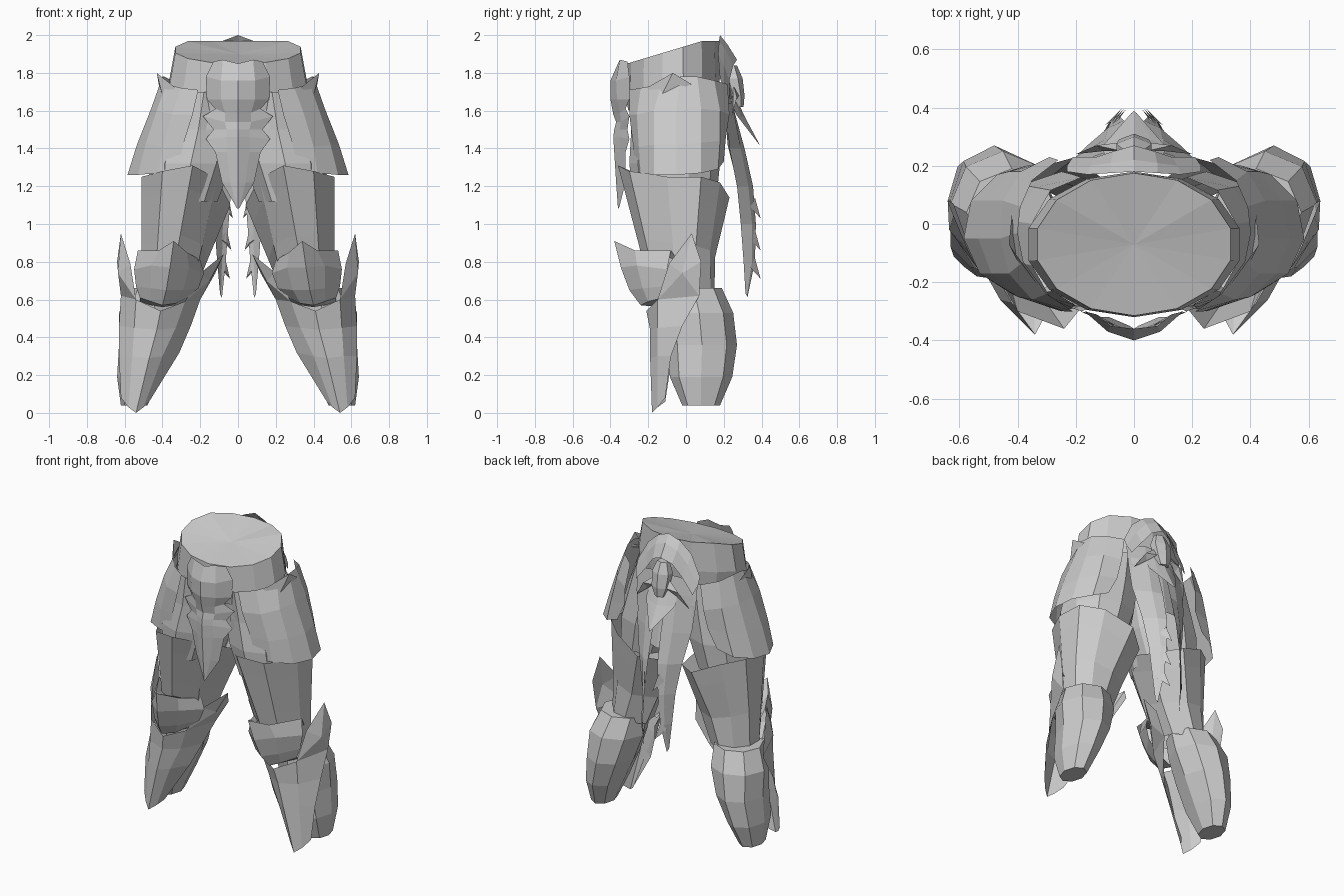
import bpy, math

steel = bpy.data.materials.new("plain_steel")
steel.diffuse_color = (0.6, 0.6, 0.6, 1)


def make(name, verts, faces, mirror=True):
    mesh = bpy.data.meshes.new(name)
    mesh.from_pydata(verts, [], faces)
    mesh.materials.append(steel)
    ob = bpy.data.objects.new(name, mesh)
    bpy.context.collection.objects.link(ob)
    if mirror:
        mod = ob.modifiers.new("mirror", "MIRROR")
        mod.merge_threshold = 0.002
    return ob


def sheet(name, rows, closed=False, caps=False, mirror=True):
    """Skin rows of points; closed wraps each row into a ring."""
    n = len(rows[0])
    verts = [p for r in rows for p in r]
    faces = []
    for i in range(len(rows) - 1):
        for j in range(n if closed else n - 1):
            k = (j + 1) % n
            faces.append((i * n + j, i * n + k, (i + 1) * n + k, (i + 1) * n + j))
    if caps:
        faces.append(tuple(range(n))[::-1])
        faces.append(tuple(range((len(rows) - 1) * n, len(rows) * n)))
    return make(name, verts, faces, mirror)


def ring(cx, cy, z, rx, ry, n=10, phase=.5):
    return [(cx + rx * math.cos(math.tau * (i + phase) / n),
             cy + ry * math.sin(math.tau * (i + phase) / n), z) for i in range(n)]


def blend(a, b, t):
    return [tuple(u + (v - u) * t for u, v in zip(p, q)) for p, q in zip(a, b)]


# waist band: slanted rim, closed by a shallow fan
top = [(x, y, min(1.97, 1.85 + 0.3 * (y + 0.31)))
       for x, y, z in ring(0, -0.07, 0, 0.34, 0.245, 14)]
low = [(x, y, min(1.78, 1.68 + 0.3 * (y + 0.31)))
       for x, y, z in ring(0, -0.07, 0, 0.372, 0.25, 14)]
sheet("waist_band", [ring(0, -0.07, 1.60, 0.34, 0.235, 14), low, top], True, mirror=False)
make("waist_cap", top + [(0, -0.07, 1.90)],
     [(i, (i + 1) % 14, 14) for i in range(14)], False)

# inner hip and upper leg
sheet("hip", [ring(0.29, -0.06, 1.12, 0.19, 0.22), ring(0.25, -0.06, 1.32, 0.23, 0.24),
              ring(0.21, -0.06, 1.5, 0.22, 0.23), ring(0.18, -0.07, 1.70, 0.18, 0.23)],
      True)

# thigh plates with a front ridge
thigh_top = [(.24, -.36, 1.31), (.40, -.30, 1.28), (.51, -.10, 1.25), (.50, .08, 1.25),
             (.38, .18, 1.22), (.20, .23, 1.14), (.04, .10, 1.10), (.11, -.20, 1.24)]
thigh_low = [(.35, -.20, .70), (.44, -.16, .68), (.51, -.05, .66), (.51, .05, .64),
             (.45, .13, .62), (.36, .15, .62), (.24, .08, .62), (.24, -.10, .66)]


def thigh_row(t, back):
    return [(x, y * (back if y > 0 else 1), z) for x, y, z in blend(thigh_top, thigh_low, t)]


sheet("thigh", [thigh_low, thigh_row(.6, .85), thigh_row(.2, .96), thigh_top], True)

# rounded calf
sheet("calf", [ring(.55, .08, .04, .07, .10, 8, 0), ring(.525, .08, .19, .115, .165, 8, 0),
               ring(.48, .085, .36, .15, .185, 8, 0), ring(.45, .07, .53, .18, .18, 8, 0),
               ring(.42, .04, .66, .155, .15, 8, 0)], True, True)

# shin plate with wings on either side
sheet("shin_plate", [
    [(.47, -.11, .06), (.50, -.15, .03), (.54, -.18, .0), (.58, -.15, .03), (.62, -.11, .08)],
    [(.31, -.07, .32), (.40, -.15, .30), (.47, -.19, .29), (.56, -.15, .30), (.63, -.08, .30)],
    [(.25, -.02, .46), (.33, -.14, .45), (.43, -.19, .44), (.55, -.15, .45), (.63, -.02, .46)],
    [(.20, .05, .60), (.28, -.15, .59), (.41, -.21, .54), (.54, -.15, .60), (.62, .07, .62)]])
wing_faces = [(0, 1, 5), (1, 2, 5), (2, 3, 5), (3, 4, 5), (4, 0, 5)]
make("outer_wing", [(.54, -.15, .60), (.57, -.09, .79), (.62, .03, .95), (.64, .08, .80),
                    (.62, .07, .62), (.635, -.02, .74)], wing_faces)
make("inner_wing", [(.28, -.15, .59), (.20, -.09, .74), (.075, .0, .84), (.12, .07, .74),
                    (.20, .05, .60), (.15, -.02, .70)], wing_faces)

# pointed, domed knee cap
sheet("knee_cap", [
    [(.24, -.06, .78), (.29, -.14, .80), (.35, -.19, .80), (.43, -.14, .80), (.52, -.04, .80)],
    [(.20, -.10, .81), (.27, -.25, .85), (.34, -.38, .91), (.42, -.27, .86), (.53, -.08, .86)],
    [(.18, -.10, .74), (.26, -.26, .77), (.36, -.345, .77), (.46, -.26, .78), (.55, -.10, .76)],
    [(.21, -.11, .66), (.29, -.23, .65), (.38, -.30, .65), (.46, -.23, .66), (.54, -.11, .67)],
    [(.27, -.12, .61), (.33, -.20, .58), (.40, -.24, .57), (.46, -.20, .59), (.52, -.12, .61)],
    [(.27, -.08, .59), (.33, -.12, .57), (.40, -.14, .56), (.46, -.12, .57), (.52, -.07, .59)]])

# flared side skirt
sheet("side_skirt", [
    [(.21, -.30, 1.71), (.30, -.24, 1.72), (.38, -.13, 1.74), (.40, -.03, 1.78),
     (.39, .06, 1.78), (.35, .15, 1.76), (.26, .22, 1.74)],
    [(.24, -.30, 1.58), (.35, -.26, 1.58), (.43, -.17, 1.60), (.46, -.05, 1.61),
     (.45, .08, 1.61), (.39, .18, 1.60), (.29, .23, 1.58)],
    [(.29, -.28, 1.42), (.40, -.25, 1.41), (.49, -.17, 1.42), (.535, -.05, 1.42),
     (.51, .08, 1.43), (.43, .18, 1.44), (.31, .21, 1.45)],
    [(.32, -.27, 1.28), (.42, -.24, 1.27), (.53, -.17, 1.26), (.585, -.05, 1.26),
     (.56, .08, 1.27), (.47, .17, 1.29), (.37, .20, 1.33)]])

# small plate tucked under the skirt's front edge
sheet("under_skirt", [
    [(.13, -.28, 1.70), (.20, -.28, 1.70), (.28, -.23, 1.70)],
    [(.13, -.27, 1.50), (.22, -.285, 1.50), (.34, -.24, 1.50)],
    [(.16, -.26, 1.33), (.25, -.28, 1.29), (.38, -.23, 1.29)]])

# upturned spike at the hip corner of the skirt
make("hip_spike", [(.33, -.21, 1.72), (.43, -.07, 1.80), (.42, .03, 1.74), (.40, -.13, 1.68)],
     [(0, 3, 1), (3, 2, 1)])

# front tabard with notched, spiked edges
sheet("front_tabard", [
    [(0, -.36, 1.85), (.08, -.35, 1.87), (.13, -.31, 1.86)],
    [(0, -.40, 1.76), (.09, -.37, 1.76), (.17, -.30, 1.78)],
    [(0, -.40, 1.66), (.09, -.365, 1.66), (.165, -.30, 1.66)],
    [(0, -.385, 1.58), (.07, -.35, 1.59), (.12, -.32, 1.61)],
    [(0, -.37, 1.54), (.07, -.345, 1.54), (.185, -.30, 1.57)],
    [(0, -.38, 1.50), (.06, -.35, 1.50), (.13, -.31, 1.50)],
    [(0, -.385, 1.46), (.06, -.35, 1.46), (.17, -.30, 1.45)],
    [(0, -.38, 1.38), (.06, -.35, 1.38), (.12, -.32, 1.38)],
    [(0, -.37, 1.22), (.04, -.35, 1.22), (.085, -.32, 1.22)],
    [(0, -.36, 1.08), (.008, -.355, 1.085), (.015, -.35, 1.10)]])

# arched back crest
sheet("back_crest", [
    [(0, .18, 2.0), (.08, .175, 1.97), (.16, .17, 1.90), (.23, .18, 1.77)],
    [(0, .22, 1.95), (.08, .21, 1.92), (.15, .20, 1.84), (.23, .20, 1.72)],
    [(0, .27, 1.87), (.07, .25, 1.84), (.13, .23, 1.76), (.21, .23, 1.66)]])

# small faceted boss at the middle of the back
sheet("back_boss", [ring(0, .275, 1.62, .035, .03, 6), ring(0, .27, 1.68, .06, .04, 6),
                    ring(0, .25, 1.77, .07, .05, 6), ring(0, .24, 1.84, .04, .03, 6)],
      True, True, False)

# swept horns beside the boss
make("back_horn", [(.04, .25, 1.74), (.05, .28, 1.68), (.13, .27, 1.67), (.20, .24, 1.56),
                   (.11, .25, 1.63)], [(0, 1, 2), (0, 2, 4), (2, 3, 4), (1, 4, 2)])

# pointed plate hanging from the boss
sheet("back_point", [
    [(0, .26, 1.68), (.05, .25, 1.68), (.10, .235, 1.66)],
    [(0, .31, 1.57), (.06, .29, 1.57), (.11, .265, 1.58)],
    [(0, .39, 1.42), (.004, .385, 1.425), (.01, .38, 1.43)]])

# back cloth over the hips
sheet("back_cloth", [
    [(0, .23, 1.75), (.10, .22, 1.75), (.22, .19, 1.72)],
    [(0, .26, 1.58), (.09, .25, 1.58), (.22, .21, 1.58)],
    [(0, .285, 1.42), (.08, .27, 1.42), (.20, .22, 1.42)],
    [(0, .31, 1.28), (.06, .30, 1.29), (.16, .25, 1.30)]])

# long barbed tails hanging behind the legs
sheet("back_tail", [
    [(.03, .25, 1.62), (.10, .245, 1.64), (.20, .21, 1.64)],
    [(.03, .31, 1.40), (.10, .29, 1.40), (.20, .23, 1.40)],
    [(.035, .355, 1.20), (.09, .33, 1.20), (.16, .27, 1.20)],
    [(.05, .37, 1.00), (.08, .35, 1.00), (.125, .29, 1.00)],
    [(.065, .365, .80), (.085, .35, .80), (.11, .305, .80)],
    [(.085, .325, .61), (.09, .322, .62), (.095, .315, .63)]])
for i, z in enumerate((1.10, .93, .78)):
    x = .052 + .008 * i
    make(f"tail_barb_{i + 1}", [(x, .365, z + .04), (x + .03, .34, z - .01),
                                (x, .36, z - .03), (x - .025, .395, z - .07)],
         [(0, 1, 3), (1, 2, 3), (0, 3, 2)])
